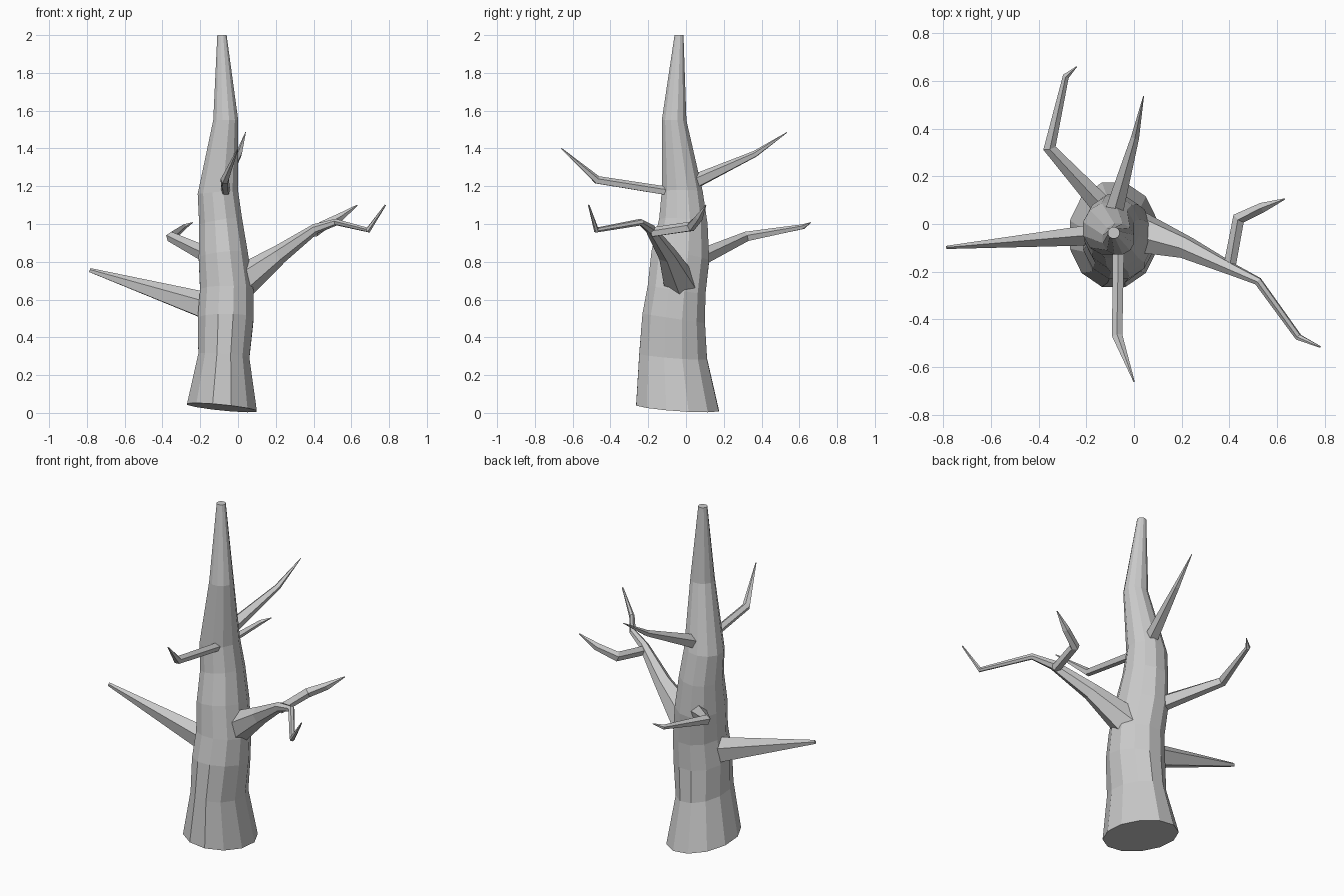
import bpy, bmesh, math
from mathutils import Vector

if "Cube" in bpy.data.objects:
    bpy.data.objects.remove(bpy.data.objects["Cube"])


def loft(name, rings):
    """Skin a list of equal-sized point rings and cap both ends."""
    bm = bmesh.new()
    loops = [[bm.verts.new(p) for p in ring] for ring in rings]
    n = len(loops[0])
    for a, b in zip(loops, loops[1:]):
        for i in range(n):
            j = (i + 1) % n
            bm.faces.new((a[i], a[j], b[j], b[i]))
    bm.faces.new(loops[0][::-1])
    bm.faces.new(loops[-1])
    bmesh.ops.recalc_face_normals(bm, faces=bm.faces)
    mesh = bpy.data.meshes.new(name)
    bm.to_mesh(mesh)
    bm.free()
    ob = bpy.data.objects.new(name, mesh)
    bpy.context.collection.objects.link(ob)
    return ob


def branch(name, path, sides=5, flat=1.0, phase=0.3):
    """Tapered bent branch; path rows are x, y, z, radius."""
    pts = [Vector(p[:3]) for p in path]
    rings = []
    for k, p in enumerate(pts):
        d0 = (p - pts[k - 1]).normalized() if k else None
        d1 = (pts[k + 1] - p).normalized() if k < len(pts) - 1 else None
        t = ((d0 or d1) + (d1 or d0)).normalized()
        side = t.cross(Vector((0, 0, 1))).normalized()
        up = side.cross(t)
        r = path[k][3]
        rings.append([p + side * (r * flat * math.cos(a)) + up * (r * math.sin(a))
                      for a in (phase + math.tau * i / sides for i in range(sides))])
    return loft(name, rings)


# Trunk: z, centre x, centre y, radius x, radius y, tilt in x, tilt in y
trunk = [
    (0.028, -.085, -.045, .187, .222, -.10, -.07),
    (0.30, -.075, -.068, .137, .182, -.08, -.08),
    (0.50, -.065, -.065, .150, .168, .0, -.15),
    (0.65, -.060, -.050, .143, .155, .0, -.15),
    (0.83, -.078, -.030, .132, .155, .1, -.15),
    (1.01, -.092, -.014, .115, .130, .15, -.1),
    (1.17, -.107, -.020, .108, .110, .1, .0),
    (1.55, -.065, -.063, .067, .066, .0, .0),
    (2.00, -.085, -.037, .025, .024, .0, .0),
]
SIDES = 12
rings = []
for z, cx, cy, rx, ry, tx, ty in trunk:
    ring = []
    for i in range(SIDES):
        a = math.tau * (i + 0.5) / SIDES
        dx, dy = rx * 1.02 * math.cos(a), ry * 1.02 * math.sin(a)
        ring.append((cx + dx, cy + dy, max(0, z + dx * tx + dy * ty)))
    rings.append(ring)
loft("trunk", rings)

# Broken stub on the left
branch("left_branch", [(-.10, -.04, .54, .085), (-.785, -.098, .755, .012)],
       flat=0.6)

# Large forked limb on the right
branch("right_limb", [(.0, -.03, .68, .095), (.22, -.10, .84, .05),
                      (.41, -.19, .975, .027), (.52, -.24, 1.01, .018),
                      (.69, -.475, .968, .015), (.78, -.515, 1.10, .004)], sides=6)
branch("right_limb_fork", [(.40, -.18, .955, .027), (.44, .025, .985, .028),
                           (.54, .07, 1.035, .022), (.632, .105, 1.10, .003)])

# Smaller bent branches around the trunk
branch("front_branch", [(-.065, -.08, 1.17, .025), (-.07, -.47, 1.232, .023),
                        (0, -.66, 1.40, .003)])
branch("upper_back_branch", [(-.09, .03, 1.215, .042), (.005, .365, 1.37, .018),
                             (.04, .535, 1.485, .002)])
branch("lower_back_branch", [(-.12, .06, .815, .048), (-.355, .32, .932, .028),
                             (-.285, .62, .985, .014), (-.24, .66, 1.008, .002)])
